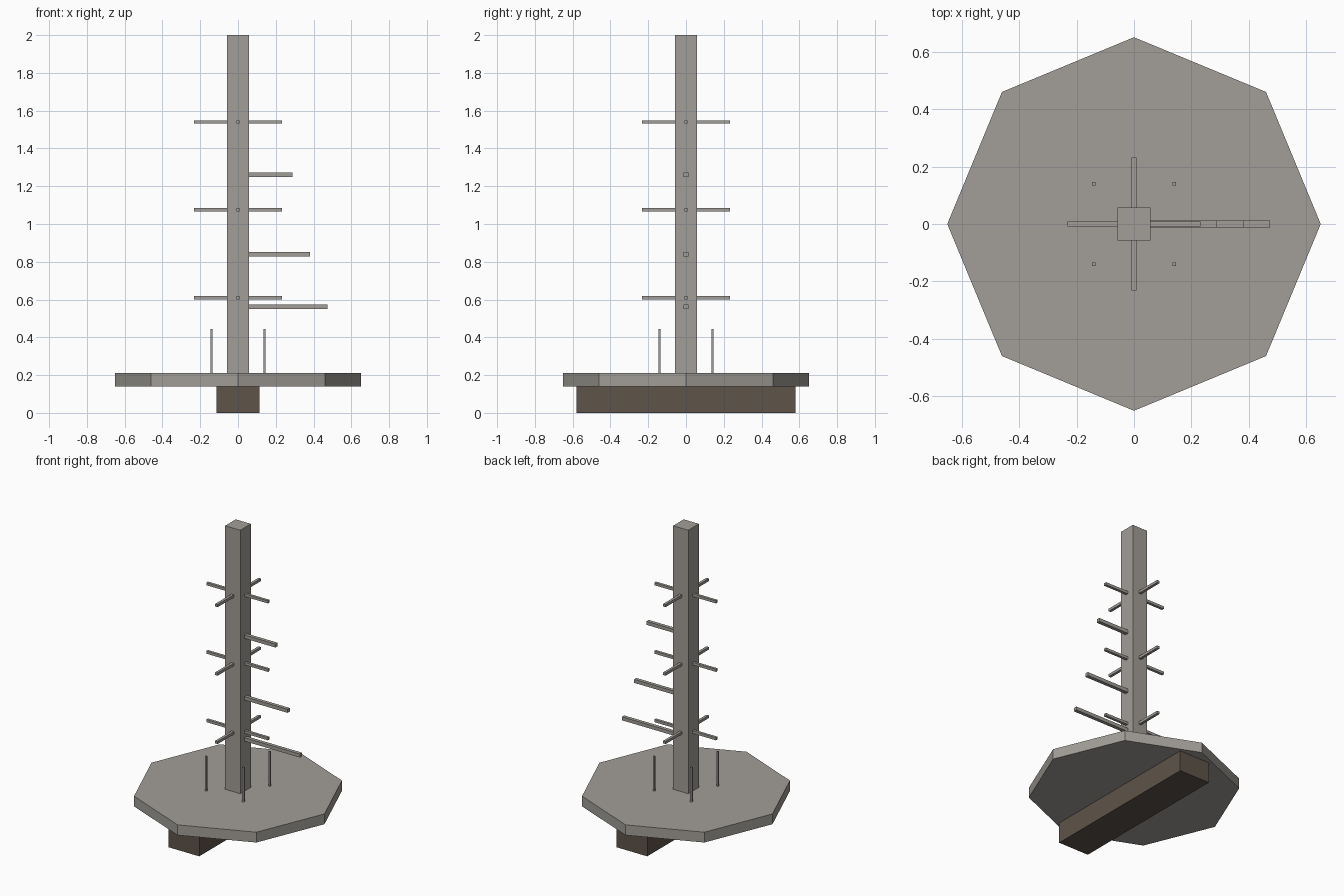
import bpy
import math

cube = bpy.data.objects.get("Cube")
if cube:
    bpy.data.objects.remove(cube, do_unlink=True)


def make_material(name, rgb):
    mat = bpy.data.materials.new(name)
    mat.use_nodes = True
    color = (*rgb, 1.0)
    mat.diffuse_color = color
    mat.node_tree.nodes["Principled BSDF"].inputs["Base Color"].default_value = color
    return mat


grey = make_material("weathered grey", (0.36, 0.34, 0.31))
brown = make_material("dark brown", (0.112, 0.088, 0.068))


def box(name, low, high, mat):
    """Box spanning two opposite corners."""
    center = [(a + b) / 2 for a, b in zip(low, high)]
    bpy.ops.mesh.primitive_cube_add(size=1, location=center)
    obj = bpy.context.object
    obj.name = name
    obj.scale = [b - a for a, b in zip(low, high)]
    bpy.ops.object.transform_apply(location=False, rotation=False, scale=True)
    obj.data.materials.append(mat)
    return obj


def peg(name, reach, z, half, angle=0):
    """Square peg from the post face outwards, turned about the post."""
    obj = box(name, (POST, -half, z - half), (reach, half, z + half), grey)
    bpy.context.scene.cursor.location = (0, 0, 0)
    bpy.ops.object.origin_set(type="ORIGIN_CURSOR")
    obj.rotation_euler.z = angle
    return obj


POST = 0.057
BASE, DECK = 0.14, 0.21

# Foot beam running front to back
box("foot_beam", (-0.115, -0.58, 0), (0.115, 0.58, BASE), brown)

# Octagonal platform with corners on the axes
bpy.ops.mesh.primitive_cylinder_add(vertices=8, radius=0.65, depth=DECK - BASE,
                                    location=(0, 0, (BASE + DECK) / 2))
platform = bpy.context.object
platform.name = "platform"
platform.data.materials.append(grey)

# Central post
box("post", (-POST, -POST, DECK), (POST, POST, 2), grey)

# Rings of four short pegs
for z in (0.61, 1.075, 1.54):
    for i in range(4):
        peg("short_peg", 0.232, z, 0.009, i * math.pi / 2)

# Long pegs on the left side, shorter towards the top
for z, reach in ((0.562, 0.473), (0.841, 0.381), (1.26, 0.289)):
    peg("long_peg", reach, z, 0.012)

# Thin upright rods on the platform
for x in (-0.14, 0.14):
    for y in (-0.14, 0.14):
        r = 0.006
        box("upright_rod", (x - r, y - r, DECK), (x + r, y + r, 0.445), grey)
